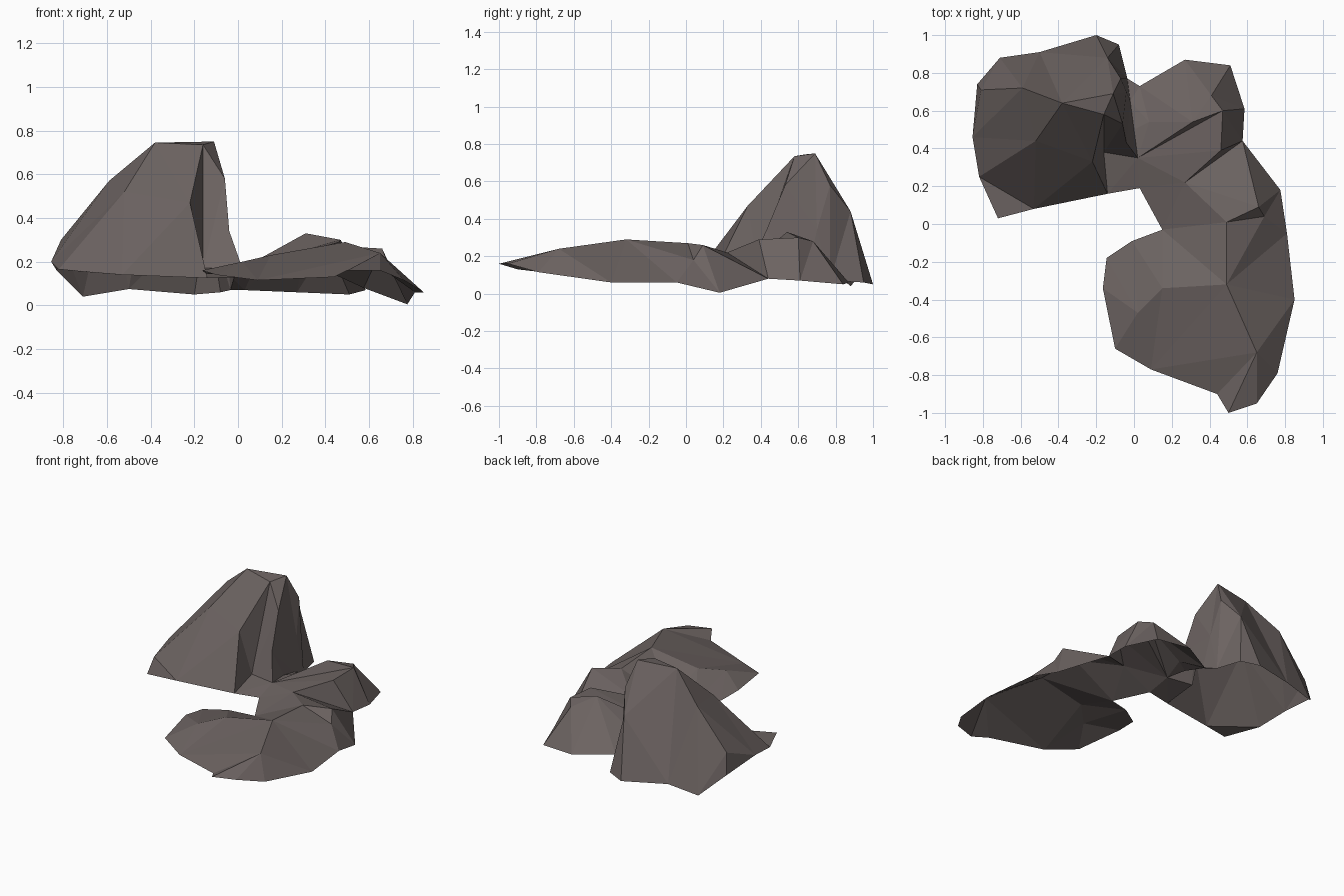
import bpy
import bmesh
from mathutils import Vector
from mathutils.geometry import delaunay_2d_cdt

# Ground outline of each mass, walked in order around the formation
slab_rim = [(.03, .19, .13), (.15, -.03, .12), (-.01, -.09, .14), (-.145, -.18, .145),
            (-.165, -.34, .16), (-.10, -.66, .14), (.09, -.77, .115), (.44, -.90, .13),
            (.50, -1.0, .16), (.65, -.95, .16), (.76, -.79, .115), (.85, -.40, .06),
            (.81, -.05, .06), (.775, .18, .005)]
shoulder_rim = [(.575, .44, .08), (.585, .61, .07), (.51, .84, .05), (.27, .87, .06),
                (.03, .73, .07)]
peak_rim = [(-.035, .77, .07), (-.08, .95, .06), (-.20, 1.0, .05), (-.50, .91, .075),
            (-.71, .88, .04), (-.83, .74, .16), (-.855, .46, .20), (-.82, .25, .165),
            (-.72, .03, .155), (-.53, .08, .14), (-.14, .16, .125)]

# Crest lines over the top
peak_crests = [
    [(-.81, .71, .30), (-.59, .72, .57), (-.38, .64, .745), (-.11, .69, .75),
     (-.14, .88, .44)],
    [(-.38, .64, .745), (-.52, .44, .52), (-.53, .08, .14)],
    [(-.52, .44, .52), (-.82, .25, .165)],
    [(-.38, .64, .745), (-.16, .58, .735), (-.22, .33, .47), (-.14, .16, .125)],
    [(-.16, .58, .735), (-.16, .38, .17), (.02, .35, .17)],
    [(-.16, .58, .735), (-.11, .69, .75), (-.07, .77, .58), (-.14, .88, .44)],
    [(-.11, .69, .75), (-.06, .53, .58), (-.04, .43, .34), (.02, .35, .17)],
    [(-.07, .77, .58), (-.04, .70, .34), (-.04, .43, .34)],
    [(.02, .35, .17), (.0, .50, .16), (-.02, .65, .12), (-.035, .77, .07)],
]
shoulder_crests = [
    [(.02, .35, .17), (.31, .54, .33), (.41, .68, .28), (.51, .84, .05)],
    [(.31, .54, .33), (.47, .60, .30), (.585, .61, .07)],
    [(.02, .35, .17), (.47, .60, .30)],
    [(.02, .35, .17), (.46, .39, .29), (.575, .44, .08)],
    [(.02, .35, .17), (.27, .22, .22), (.575, .44, .08)],
    [(.02, .35, .17), (.08, .54, .18), (.03, .73, .07)],
]
slab_crests = [
    [(.27, .22, .22), (.49, .01, .27), (.49, -.32, .29), (.65, -.68, .24),
     (.50, -1.0, .16)],
    [(.49, -.32, .29), (.15, -.34, .23), (-.01, -.09, .14)],
    [(-.01, -.09, .14), (.02, -.47, .20), (-.10, -.66, .14)],
    [(.49, .01, .27), (.66, .09, .26), (.575, .44, .08)],
    [(.49, .01, .27), (.69, .04, .18), (.775, .18, .005)],
]


def add_sheet(bm, rim, chains):
    """Triangulate the outline with the crest lines kept as edges."""
    points, edges = list(rim), []
    for chain in chains:
        ids = []
        for p in chain:
            if p not in points:
                points.append(p)
            ids.append(points.index(p))
        edges += list(zip(ids, ids[1:]))
    flat = [Vector(p[:2]) for p in points]
    verts, _, tris, source, _, _ = delaunay_2d_cdt(
        flat, edges, [list(range(len(rim)))], 1, 1e-5)
    made = []
    for v, src in zip(verts, source):
        if src:
            z = points[src[0]][2]
        else:
            z = min(points, key=lambda p: (Vector(p[:2]) - v).length)[2]
        made.append(bm.verts.new((v.x, v.y, z)))
    for tri in tris:
        bm.faces.new([made[i] for i in tri])


# Whole rock formation: one open shell, hollow underneath
bm = bmesh.new()
add_sheet(bm, slab_rim + shoulder_rim + peak_rim,
          peak_crests + shoulder_crests + slab_crests)

mesh = bpy.data.meshes.new("rock_formation")
bm.to_mesh(mesh)
bm.free()
rock = bpy.data.objects.new("rock_formation", mesh)
bpy.context.collection.objects.link(rock)

stone = bpy.data.materials.new("brown_grey_stone")
stone.diffuse_color = (.15, .125, .12, 1)
mesh.materials.append(stone)
